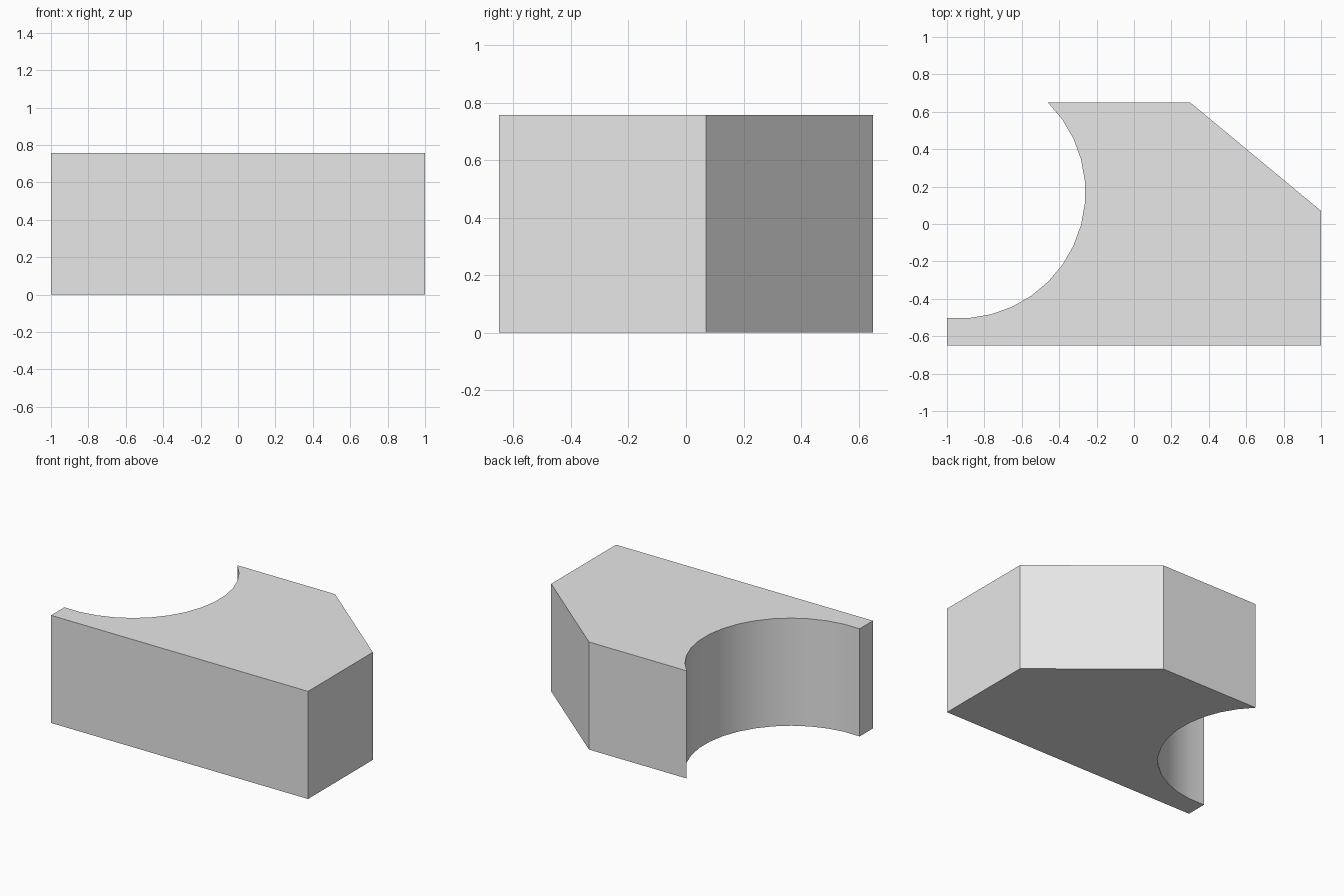
import bpy
import bmesh
from math import radians, cos, sin

# Remove the default cube
cube = bpy.data.objects.get("Cube")
if cube:
    bpy.data.objects.remove(cube, do_unlink=True)

HEIGHT = 0.757
HALF_DEPTH = 0.65
CENTRE_X, CENTRE_Y, RADIUS = -0.935, 0.17, 0.675
STEPS = 14

# Material
grey = bpy.data.materials.new("light grey")
grey.use_nodes = True
colour = (0.8, 0.8, 0.8, 1)
grey.diffuse_color = colour
grey.node_tree.nodes["Principled BSDF"].inputs["Base Color"].default_value = colour

# Outline: straight edges, chamfered back corner, then the round cut-out
outline = [(-1, -HALF_DEPTH), (1, -HALF_DEPTH), (1, 0.07), (0.3, HALF_DEPTH)]
start, end = radians(45.3), radians(-95.5)
for i in range(STEPS + 1):
    a = start + (end - start) * i / STEPS
    outline.append((CENTRE_X + RADIUS * cos(a), CENTRE_Y + RADIUS * sin(a)))

# Extrude the outline into a block
bm = bmesh.new()
base = bm.faces.new([bm.verts.new((x, y, 0)) for x, y in outline])
top = bmesh.ops.extrude_face_region(bm, geom=[base], use_keep_orig=True)
for v in top["geom"]:
    if isinstance(v, bmesh.types.BMVert):
        v.co.z = HEIGHT
bmesh.ops.recalc_face_normals(bm, faces=bm.faces)
mesh = bpy.data.meshes.new("notched_block")
bm.to_mesh(mesh)
bm.free()
mesh.materials.append(grey)
block = bpy.data.objects.new("notched_block", mesh)
bpy.context.collection.objects.link(block)

# Smooth the curved wall, keep the corners sharp
bpy.ops.object.select_all(action="DESELECT")
block.select_set(True)
bpy.context.view_layer.objects.active = block
bpy.ops.object.shade_smooth_by_angle(angle=radians(30))
